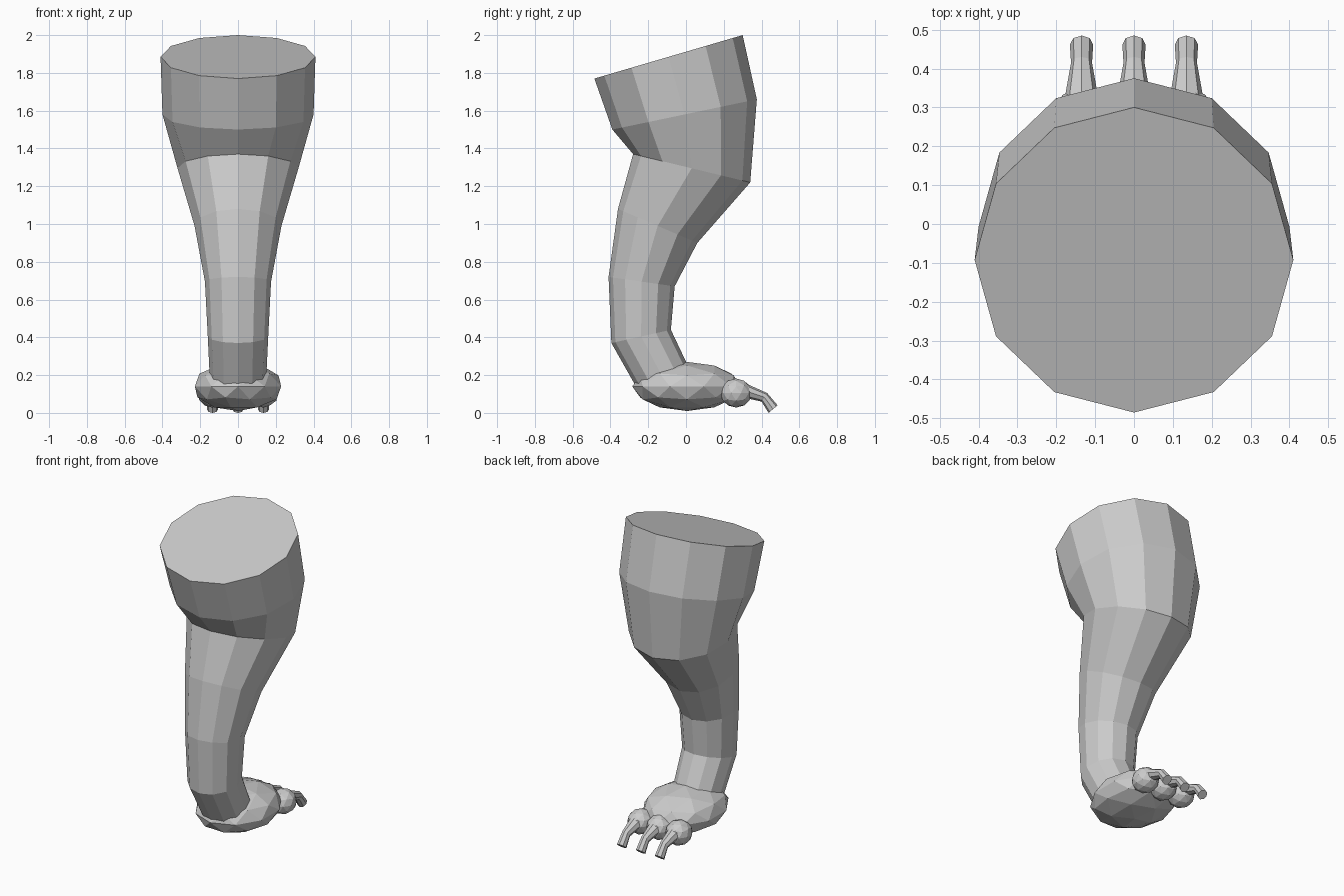
import bpy, bmesh, math
from mathutils import Vector, Matrix

cube = bpy.data.objects.get("Cube")
if cube:
    bpy.data.objects.remove(cube, do_unlink=True)

grey = bpy.data.materials.new("plain_grey")
grey.use_nodes = True
colour = (0.6, 0.6, 0.6, 1)
grey.diffuse_color = colour
grey.node_tree.nodes["Principled BSDF"].inputs["Base Color"].default_value = colour


def finish(name, bm):
    bmesh.ops.recalc_face_normals(bm, faces=bm.faces)
    mesh = bpy.data.meshes.new(name)
    bm.to_mesh(mesh)
    bm.free()
    mesh.materials.append(grey)
    obj = bpy.data.objects.new(name, mesh)
    bpy.context.collection.objects.link(obj)
    return obj


def loft(name, sections, sides, x=0):
    """Tube through tilted rings: (front y, front z, back y, back z, half width)."""
    bm = bmesh.new()
    rings = []
    for fy, fz, by, bz, width in sections:
        front, back = Vector((x, fy, fz)), Vector((x, by, bz))
        mid, half = (front + back) / 2, (back - front) / 2
        ring = []
        for i in range(sides):
            a = math.tau * i / sides
            ring.append(bm.verts.new(mid + half * math.sin(a) + Vector((width * math.cos(a), 0, 0))))
        rings.append(ring)
    for low, high in zip(rings, rings[1:]):
        for i in range(sides):
            j = (i + 1) % sides
            bm.faces.new((low[i], low[j], high[j], high[i]))
    bm.faces.new(rings[0])
    bm.faces.new(rings[-1])
    return finish(name, bm)


def ball(name, centre, radii, detail):
    bm = bmesh.new()
    matrix = Matrix.Translation(centre) @ Matrix.Diagonal((*radii, 1))
    bmesh.ops.create_icosphere(bm, subdivisions=detail, radius=1, matrix=matrix)
    return finish(name, bm)


# Thigh, knee and shin in one faceted tube
loft("leg", [
    (-0.485, 1.77, 0.30, 2.00, 0.41),
    (-0.39, 1.50, 0.375, 1.66, 0.40),
    (-0.28, 1.37, 0.34, 1.22, 0.32),
    (-0.36, 1.08, 0.06, 0.90, 0.23),
    (-0.41, 0.72, -0.06, 0.67, 0.175),
    (-0.395, 0.37, -0.08, 0.44, 0.16),
    (-0.265, 0.14, 0.01, 0.25, 0.15),
], 12)

# Flattened foot
ball("foot", (0, 0.005, 0.14), (0.24, 0.29, 0.13), 2)

# Three toes, each with a bent claw
for side, x in (("right", -0.135), ("middle", 0), ("left", 0.135)):
    ball(side + "_toe", (x, 0.265, 0.105), (0.08, 0.085, 0.077), 2)
    loft(side + "_claw", [
        (0.31, 0.08, 0.33, 0.15, 0.044),
        (0.40, 0.06, 0.43, 0.105, 0.027),
        (0.437, 0.0, 0.485, 0.04, 0.03),
    ], 8, x)
